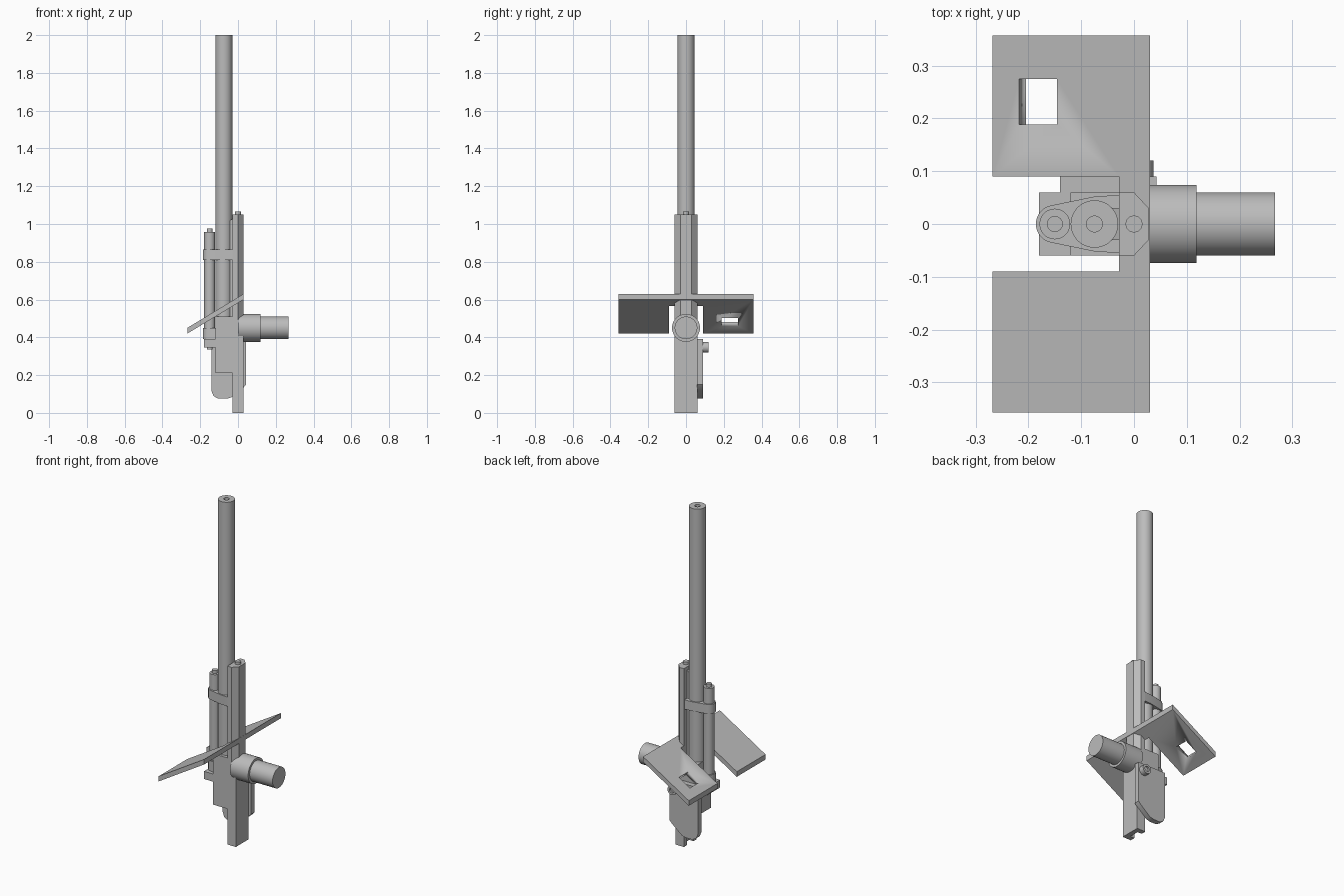
import bpy, bmesh, math
from mathutils import Matrix, Vector

cube = bpy.data.objects.get("Cube")
if cube:
    bpy.data.objects.remove(cube, do_unlink=True)

grey = bpy.data.materials.new("plain_grey")
grey.use_nodes = True
COLOUR = (0.5, 0.5, 0.5, 1)
grey.diffuse_color = COLOUR
grey.node_tree.nodes["Principled BSDF"].inputs["Base Color"].default_value = COLOUR


def finish(name, bm):
    bmesh.ops.recalc_face_normals(bm, faces=bm.faces)
    mesh = bpy.data.meshes.new(name)
    bm.to_mesh(mesh)
    bm.free()
    mesh.materials.append(grey)
    ob = bpy.data.objects.new(name, mesh)
    bpy.context.collection.objects.link(ob)
    bpy.ops.object.select_all(action='DESELECT')
    ob.select_set(True)
    bpy.context.view_layer.objects.active = ob
    bpy.ops.object.shade_smooth_by_angle(angle=math.radians(35))
    return ob


def prism(name, outline, low, high, along='z', slope=0.0):
    """Extrude an outline: xy along z, or xz along y. Slope shears z by x."""
    bm = bmesh.new()
    if along == 'z':
        pts, step = [(a, b, low) for a, b in outline], (0, 0, high - low)
    else:
        pts, step = [(a, low, b) for a, b in outline], (0, high - low, 0)
    face = bm.faces.new([bm.verts.new(p) for p in pts])
    top = bmesh.ops.extrude_face_region(bm, geom=[face])
    moved = [g for g in top["geom"] if isinstance(g, bmesh.types.BMVert)]
    bmesh.ops.translate(bm, verts=moved, vec=step)
    for v in bm.verts:
        v.co.z += slope * v.co.x
    return finish(name, bm)


def box(name, x0, x1, y0, y1, z0, z1):
    return prism(name, [(x0, y0), (x1, y0), (x1, y1), (x0, y1)], z0, z1)


def lathe(name, profile, centre, axis='z', sides=48):
    """Spin (radius, height) pairs about the chosen axis through centre."""
    bm = bmesh.new()
    vs = [bm.verts.new((r, 0, h)) for r, h in profile]
    es = [bm.edges.new(p) for p in zip(vs, vs[1:])]
    bmesh.ops.spin(bm, geom=vs + es, cent=(0, 0, 0), axis=(0, 0, 1),
                   angle=math.tau, steps=sides, use_duplicate=False)
    bmesh.ops.remove_doubles(bm, verts=bm.verts, dist=1e-5)
    turn = Vector((0, 0, 1)).rotation_difference(
        Vector({'x': (1, 0, 0), 'y': (0, 1, 0), 'z': (0, 0, 1)}[axis])).to_matrix().to_4x4()
    bm.transform(Matrix.Translation(centre) @ turn)
    return finish(name, bm)


BARREL_X, RECOIL_X = -0.075, -0.15

# Barrel with a bored muzzle
lathe("barrel", [(0, 0.45), (0.045, 0.45), (0.045, 2), (0.015, 2), (0.015, 1.9), (0, 1.9)],
      (BARREL_X, 0, 0))

# Recoil cylinder with end stud and lower bolt
lathe("recoil_cylinder", [(0, 0.335), (0.015, 0.335), (0.015, 0.36), (0.029, 0.36),
                          (0.029, 0.957), (0.015, 0.957), (0.015, 0.975), (0, 0.975)],
      (RECOIL_X, 0, 0))

# Straps joining recoil cylinder, barrel and cradle
arc = [(RECOIL_X + 0.036 * math.cos(a), 0.036 * math.sin(a))
       for a in [math.radians(98 + i * 164 / 16) for i in range(17)]]
strap = arc + [(BARREL_X, -0.052), (-0.028, -0.055), (-0.028, 0.055), (BARREL_X, 0.052)]
prism("upper_strap", strap, 0.81, 0.865)
prism("lower_strap", strap, 0.39, 0.45)

# Cradle: chamfered upper beam, open channel below
prism("cradle_beam", [(-0.028, -0.06), (0, -0.06), (0.028, -0.03),
                      (0.028, 0.03), (0, 0.06), (-0.028, 0.06)], 0.45, 1.05)
prism("cradle_channel", [(-0.028, -0.06), (0.028, -0.06), (0.028, 0.06), (-0.028, 0.06),
                         (-0.028, 0.03), (0, 0.03), (0, -0.03), (-0.028, -0.03)], 0, 0.45)
lathe("cradle_stud", [(0, 1.04), (0.016, 1.04), (0.016, 1.065), (0, 1.065)], (0, 0, 0))
prism("slide_rail", [(-0.045, 0.5), (-0.027, 0.5), (-0.027, 1.03), (-0.045, 1.015)],
      -0.03, 0.03, along='y')

# Breech and recoil lug
box("breech", -0.12, -0.028, -0.06, 0.06, 0.21, 0.51)
box("recoil_lug", -0.18, -0.12, -0.06, 0.06, 0.345, 0.39)

# Side guard with cut lower corners and a knob
prism("side_guard", [(-0.14, 0.39), (-0.14, 0.115), (-0.13, 0.09), (-0.105, 0.075),
                     (-0.06, 0.075), (-0.035, 0.082), (0.03, 0.135), (0.043, 0.15), (0.043, 0.39)],
      0.058, 0.09, along='y')
lathe("guard_knob", [(0, 0.08), (0.028, 0.08), (0.028, 0.12), (0.015, 0.12),
                     (0.015, 0.11), (0, 0.11)], (0.009, 0, 0.347), axis='y')

# Stepped trunnion
lathe("trunnion", [(0, 0), (0.074, 0), (0.074, 0.118), (0.06, 0.118), (0.06, 0.267), (0, 0.267)],
      (0, 0, 0.45), axis='x')

# Sloping shield, notched around the gun
SLOPE = 0.604
shield = prism("shield", [(-0.268, -0.357), (0.03, -0.357), (0.03, 0.357), (-0.268, 0.357),
                          (-0.268, 0.09), (-0.028, 0.09), (-0.028, -0.09), (-0.268, -0.09)],
               0.582, 0.612, slope=SLOPE)

# Sight window cut square to the shield
cutter = box("window_cutter", -0.042, 0.042, -0.043, 0.043, -0.1, 0.1)
cutter.matrix_world = (Matrix.Translation((-0.182, 0.232, 0.612 - 0.182 * SLOPE))
                       @ Matrix.Rotation(-math.atan(SLOPE), 4, 'Y'))
cutter.hide_render = True
cut = shield.modifiers.new("window", 'BOOLEAN')
cut.object = cutter
cut.operation = 'DIFFERENCE'
cut.solver = 'EXACT'
bpy.context.view_layer.objects.active = shield
bpy.ops.object.modifier_apply(modifier=cut.name)
bpy.data.objects.remove(cutter, do_unlink=True)
